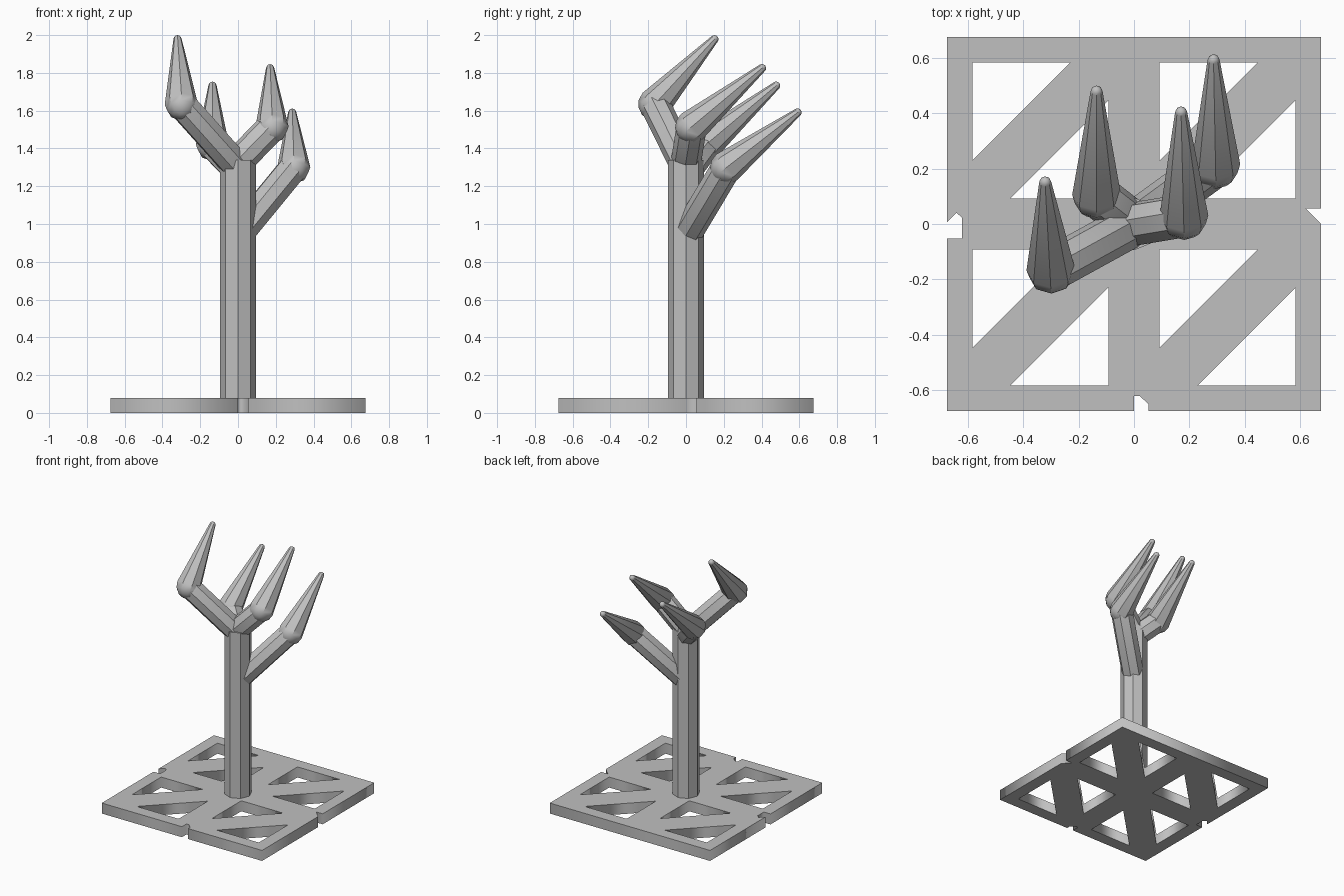
import bpy, bmesh, math
from mathutils import Vector

cube = bpy.data.objects.get("Cube")
if cube:
    bpy.data.objects.remove(cube, do_unlink=True)

grey = bpy.data.materials.new("light_grey")
grey.use_nodes = True
grey.diffuse_color = (0.53, 0.53, 0.53, 1)
grey.node_tree.nodes["Principled BSDF"].inputs["Base Color"].default_value = (0.53, 0.53, 0.53, 1)

SIDES = 8


def tapered_rod(name, start, end, r0, r1, round_ends=True):
    """Eight-sided rod between two points, with rounded ends."""
    start, end = Vector(start), Vector(end)
    axis = (end - start).normalized()
    length = (end - start).length
    u = Vector((1, 0, 0))
    u = (u - axis * u.dot(axis)).normalized()
    v = axis.cross(u)
    # profile of (distance along the axis, radius)
    if round_ends:
        steps = [math.radians(a) for a in (80, 55, 28, 0)]
        profile = [(-r0 * math.sin(a), r0 * math.cos(a)) for a in steps]
        profile += [(length + r1 * math.sin(a), r1 * math.cos(a)) for a in reversed(steps)]
    else:
        profile = [(0, r0), (length, r1)]
    bm = bmesh.new()
    rings = []
    for dist, rad in profile:
        ring = []
        for i in range(SIDES):
            a = math.tau * i / SIDES
            ring.append(bm.verts.new(start + axis * dist + rad * (u * math.cos(a) + v * math.sin(a))))
        rings.append(ring)
    for low, high in zip(rings, rings[1:]):
        for i in range(SIDES):
            j = (i + 1) % SIDES
            bm.faces.new((low[i], low[j], high[j], high[i]))
    bm.faces.new(rings[0][::-1])
    bm.faces.new(rings[-1])
    bmesh.ops.recalc_face_normals(bm, faces=bm.faces)
    mesh = bpy.data.meshes.new(name)
    bm.to_mesh(mesh)
    bm.free()
    mesh.materials.append(grey)
    obj = bpy.data.objects.new(name, mesh)
    bpy.context.collection.objects.link(obj)
    if round_ends:
        bpy.ops.object.select_all(action="DESELECT")
        obj.select_set(True)
        bpy.context.view_layer.objects.active = obj
        bpy.ops.object.shade_smooth_by_angle(angle=math.radians(35))
    return obj


# Base plate: square outline with three edge notches and eight triangular holes
HALF, THICK = 0.675, 0.08
outline = [
    (-HALF, -HALF), (0, -HALF), (0, -0.62), (0.02, -0.62), (0.053, -0.65), (0.053, -HALF),
    (HALF, -HALF), (HALF, 0), (0.62, 0.055), (HALF, 0.055),
    (HALF, HALF), (-HALF, HALF),
    (-HALF, 0.005), (-0.64, 0.04), (-0.62, 0.023), (-0.62, -0.052), (-HALF, -0.052),
]
loops = [outline]
CENTRE, REACH, LEG = 0.3375, 0.245, 0.353
for sx in (-1, 1):
    for sy in (-1, 1):
        cx, cy = sx * CENTRE, sy * CENTRE
        for k in (-1, 1):
            px, py = cx + k * REACH, cy - k * REACH
            loops.append([(px, py), (px - k * LEG, py), (px, py + k * LEG)])

curve = bpy.data.curves.new("base_plate", "CURVE")
curve.dimensions = "2D"
curve.fill_mode = "BOTH"
curve.extrude = THICK / 2
for loop in loops:
    spline = curve.splines.new("POLY")
    spline.points.add(len(loop) - 1)
    for point, (x, y) in zip(spline.points, loop):
        point.co = (x, y, 0, 1)
    spline.use_cyclic_u = True
curve.materials.append(grey)
plate = bpy.data.objects.new("base_plate", curve)
plate.location.z = THICK / 2
bpy.context.collection.objects.link(plate)
bpy.ops.object.select_all(action="DESELECT")
plate.select_set(True)
bpy.context.view_layer.objects.active = plate
bpy.ops.object.convert(target="MESH")

# Trunk
tapered_rod("trunk", (0, 0, 0.01), (0, 0, 1.34), 0.095, 0.095, round_ends=False)

# Branches: start height on the trunk, elbow, tip
branches = {
    "front_right": (1.30, (-0.30, -0.165, 1.635), (-0.32, 0.15, 1.978)),
    "back_right": (1.28, (-0.135, 0.105, 1.42), (-0.135, 0.477, 1.732)),
    "front_left": (1.33, (0.18, 0.03, 1.515), (0.17, 0.402, 1.825)),
    "back_left": (0.94, (0.295, 0.215, 1.30), (0.287, 0.59, 1.59)),
}
for side, (height, elbow, tip) in branches.items():
    tapered_rod(side + "_branch", (0, 0, height), elbow, 0.08, 0.08)
    tapered_rod(side + "_prong", elbow, tip, 0.088, 0.022)
